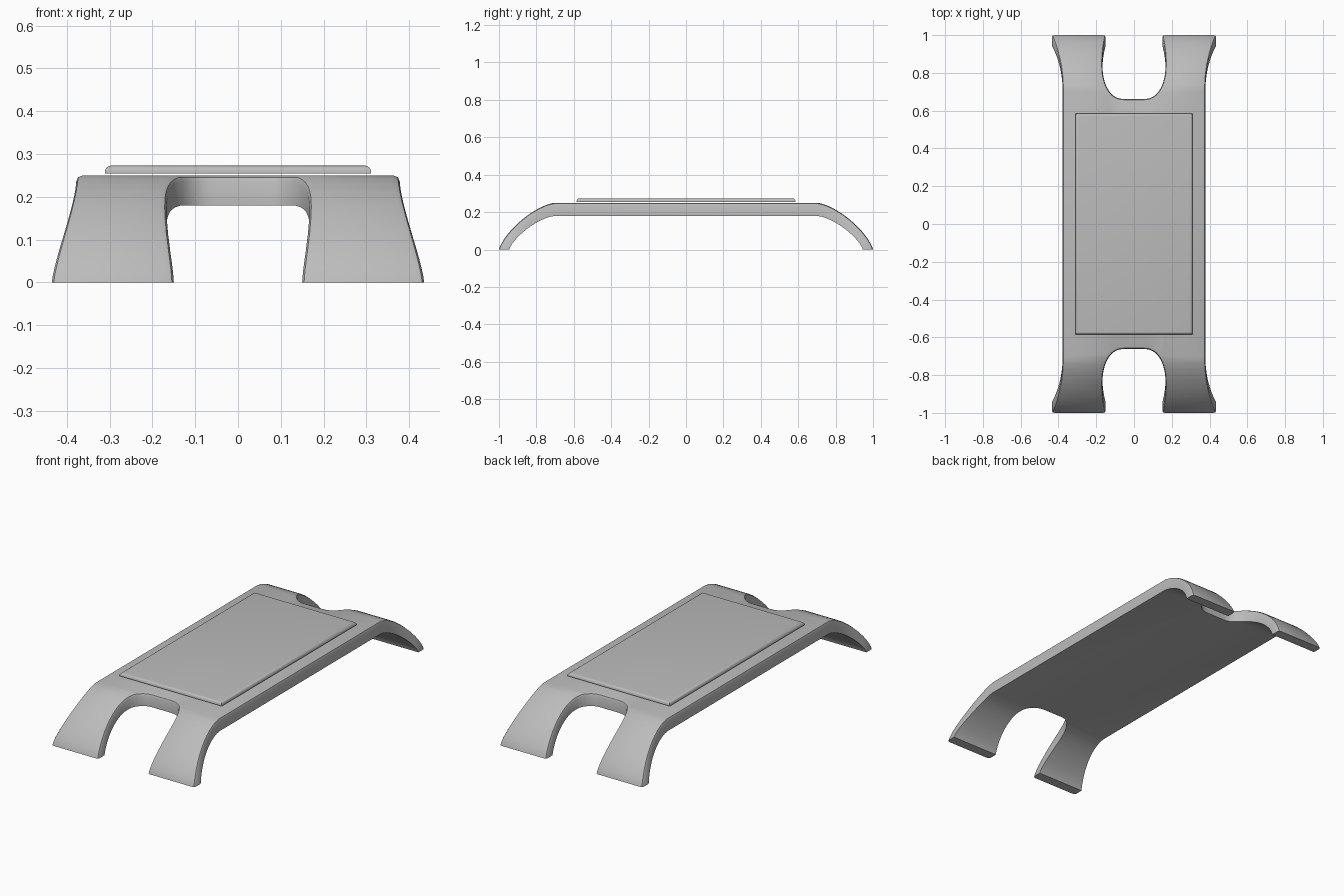
import bpy, bmesh, math
from mathutils import Vector

if "Cube" in bpy.data.objects:
    bpy.data.objects.remove(bpy.data.objects["Cube"], do_unlink=True)

mat = bpy.data.materials.new("grey")
mat.use_nodes = True
GREY = (0.5, 0.5, 0.5, 1)
mat.diffuse_color = GREY
mat.node_tree.nodes["Principled BSDF"].inputs["Base Color"].default_value = GREY

THICK, BEND, TOP = 0.07, 0.70, 0.25
ROWS = 14
ROW_Y = [BEND + (1 - BEND) * (1 - (1 - k / ROWS) ** 1.5) for k in range(ROWS + 1)]


def finish(bm, name):
    bmesh.ops.recalc_face_normals(bm, faces=bm.faces)
    mesh = bpy.data.meshes.new(name)
    bm.to_mesh(mesh)
    bm.free()
    obj = bpy.data.objects.new(name, mesh)
    bpy.context.collection.objects.link(obj)
    mesh.materials.append(mat)
    bpy.ops.object.select_all(action="DESELECT")
    obj.select_set(True)
    bpy.context.view_layer.objects.active = obj
    bpy.ops.object.shade_smooth_by_angle(angle=math.radians(32))
    return obj


def half_width(y):
    t = max(0, (y - BEND) / (1 - BEND))
    return 0.378 + 0.057 * t ** 2.2


def quarter_outline():
    # outer edge from the middle to the foot, then the notch back to the centre
    pts = [(half_width(y), y) for y in ROW_Y]
    for y in (1, 0.96, 0.92, 0.88):
        pts.append((0.167 - 0.017 * ((y - 0.85) / 0.15) ** 2, y))
    for k in range(13):
        a = math.pi / 2 * k / 12
        pts.append((0.055 + 0.112 * math.cos(a) ** 0.9,
                    0.85 - 0.188 * math.sin(a) ** 0.9))
    return pts


def bend(co):
    # wrap the flat sheet over the curved leg profile
    depth = -co.z / THICK
    y = abs(co.y)
    t = max(0, min(1, (y - BEND) / (1 - BEND)))
    drop = max(0, 1 - t ** 1.5) ** 0.75
    outer = Vector((y, TOP * drop))
    inner = Vector((y - 0.055 * t, (TOP - THICK) * drop))
    p = outer.lerp(inner, depth)
    return Vector((co.x, math.copysign(p.x, co.y), p.y))


# Table body: flat outline, thickened, edges rounded, then bent
bm = bmesh.new()
q = quarter_outline()
loop = q + [(-x, y) for x, y in reversed(q)]
loop += [(-x, -y) for x, y in loop]
face = bm.faces.new([bm.verts.new((x, y, 0)) for x, y in loop])
ext = bmesh.ops.extrude_face_region(bm, geom=[face], use_keep_orig=True)
lower = [g for g in ext["geom"] if isinstance(g, bmesh.types.BMVert)]
bmesh.ops.translate(bm, verts=lower, vec=(0, 0, -THICK))
bmesh.ops.recalc_face_normals(bm, faces=bm.faces)
rim = [e for e in bm.edges
       if all(abs(v.co.z) < 1e-5 for v in e.verts)
       and not all(abs(v.co.y) > 0.9999 for v in e.verts)]
bmesh.ops.bevel(bm, geom=rim, offset=0.018, segments=2, profile=0.5,
                affect="EDGES", clamp_overlap=True)
for y in ROW_Y[:-1]:
    for s in (-1, 1):
        bmesh.ops.bisect_plane(bm, geom=bm.verts[:] + bm.edges[:] + bm.faces[:],
                               plane_co=(0, s * y, 0), plane_no=(0, 1, 0), dist=1e-5)
for v in bm.verts:
    v.co = bend(v.co)
finish(bm, "table_body")

# Raised top panel with rounded upper edges
bm = bmesh.new()
bmesh.ops.create_cube(bm, size=1)
for v in bm.verts:
    v.co = Vector((v.co.x * 0.622, v.co.y * 1.17, 0.264 + v.co.z * 0.018))
upper = [e for e in bm.edges if all(v.co.z > 0.26 for v in e.verts)]
bmesh.ops.bevel(bm, geom=upper, offset=0.015, segments=4, profile=0.5, affect="EDGES")
finish(bm, "top_panel")
